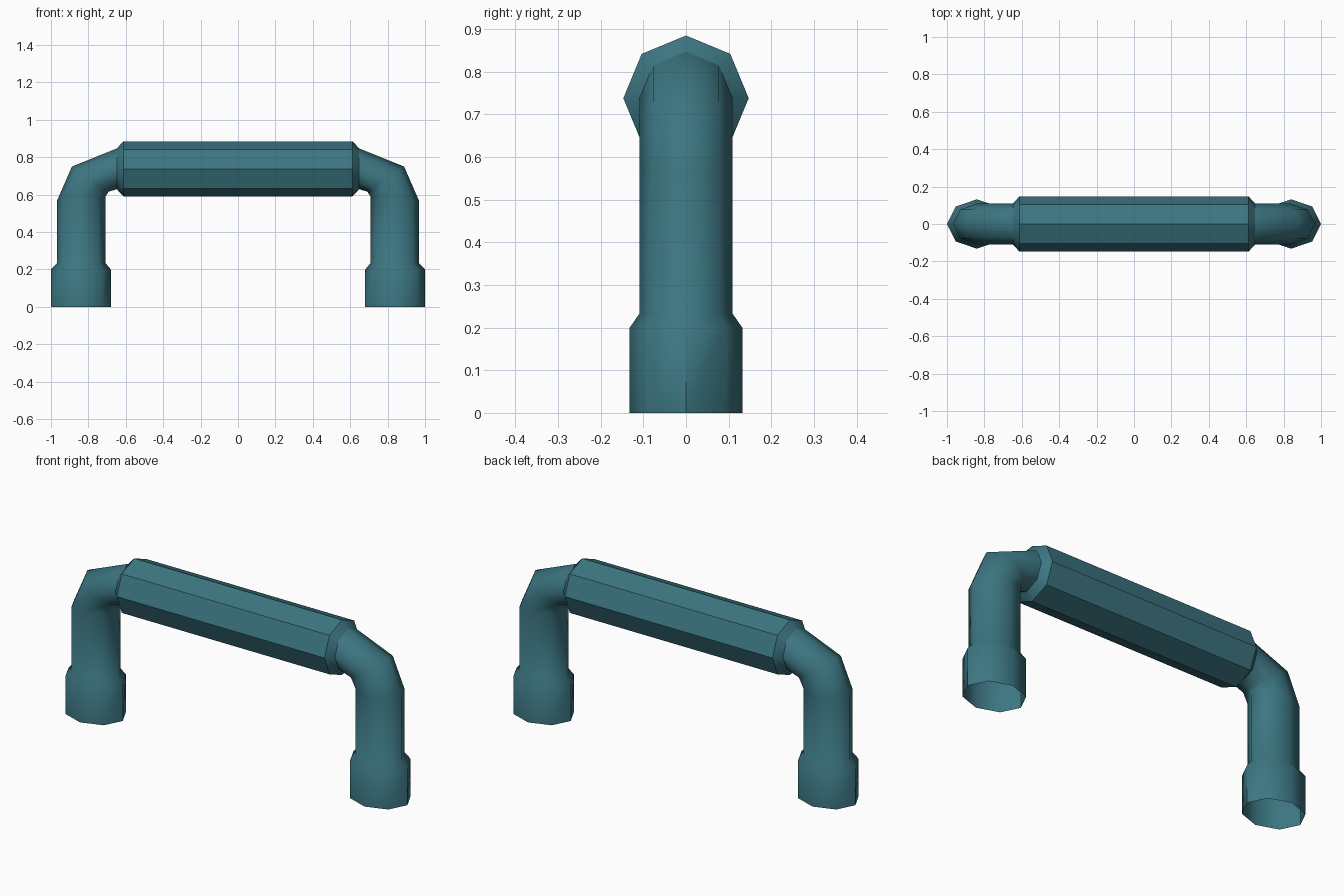
import bpy, bmesh, math
from mathutils import Vector

if "Cube" in bpy.data.objects:
    bpy.data.objects.remove(bpy.data.objects["Cube"])

SIDES = 8
teal = bpy.data.materials.new("teal")
teal.diffuse_color = (0.045, 0.18, 0.22, 1)
teal.use_nodes = True
teal.node_tree.nodes["Principled BSDF"].inputs["Base Color"].default_value = teal.diffuse_color

# Each ring: outer point (x, z), inner point (x, z), half depth in y
leg = [
    ((1.0, 0.0), (0.68, 0.0), 0.132),       # foot socket
    ((1.0, 0.2), (0.68, 0.2), 0.132),
    ((0.968, 0.233), (0.708, 0.233), 0.109),  # upright
    ((0.968, 0.567), (0.708, 0.59), 0.109),
    ((0.888, 0.75), (0.692, 0.616), 0.109),   # elbow
    ((0.648, 0.847), (0.648, 0.629), 0.109),  # collar
]
grip = [((0.613, 0.885), (0.613, 0.591), 0.147)]


def mirrored(rings):
    return [((-o[0], o[1]), (-i[0], i[1]), d) for o, i, d in reversed(rings)]


def tube(name, rings, smooth_angle):
    """Loft eight-sided rings into an open tube."""
    bm = bmesh.new()
    loops = []
    for o, i, d in rings:
        o, i = Vector((o[0], 0, o[1])), Vector((i[0], 0, i[1]))
        mid, arm = (o + i) / 2, (o - i) / 2
        loops.append([bm.verts.new(mid + arm * math.cos(a) + Vector((0, d * math.sin(a), 0)))
                      for a in (2 * math.pi * k / SIDES for k in range(SIDES))])
    for a, b in zip(loops, loops[1:]):
        for k in range(SIDES):
            n = (k + 1) % SIDES
            bm.faces.new((a[k], a[n], b[n], b[k]))
    me = bpy.data.meshes.new(name)
    bm.to_mesh(me)
    bm.free()
    me.materials.append(teal)
    ob = bpy.data.objects.new(name, me)
    bpy.context.collection.objects.link(ob)
    bpy.ops.object.select_all(action='DESELECT')
    ob.select_set(True)
    bpy.context.view_layer.objects.active = ob
    # consistent outward normals on the open tube
    side = me.polygons[0]
    centre = Vector(((rings[0][0][0] + rings[0][1][0]) / 2, 0, (rings[0][0][1] + rings[0][1][1]) / 2))
    if side.normal.dot(side.center - centre) < 0:
        me.flip_normals()
    bpy.ops.object.shade_smooth_by_angle(angle=math.radians(smooth_angle))
    return ob


# Bent legs with open sockets, and the thicker hand grip between them
tube("right_leg", leg, 50)
tube("left_leg", mirrored(leg), 50)
tube("hand_grip", [leg[-1]] + grip + mirrored(grip) + mirrored(leg)[:1], 40)
